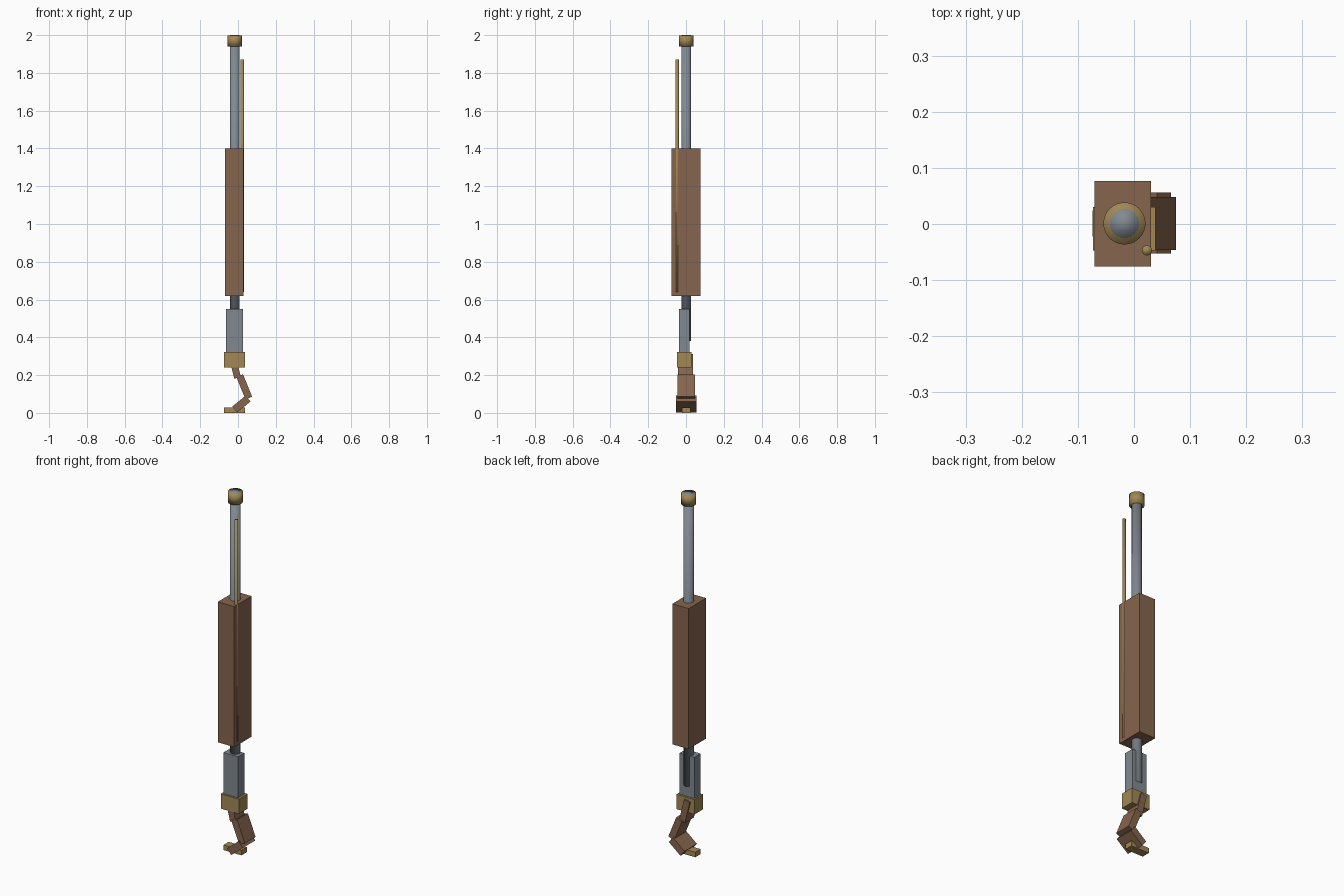
import bpy, math

if "Cube" in bpy.data.objects:
    bpy.data.objects.remove(bpy.data.objects["Cube"])


def material(name, rgb):
    m = bpy.data.materials.new(name)
    m.diffuse_color = (*rgb, 1)
    m.use_nodes = True
    m.node_tree.nodes["Principled BSDF"].inputs["Base Color"].default_value = m.diffuse_color
    return m


WOOD = material("wood", (0.24, 0.13, 0.075))
BRASS = material("brass", (0.36, 0.25, 0.09))
STEEL = material("steel", (0.22, 0.25, 0.28))


def finish(name, mat):
    ob = bpy.context.object
    ob.name = name
    ob.data.materials.append(mat)
    return ob


def box(name, center, size, mat, tilt=0):
    # tilt is in degrees about the y axis
    bpy.ops.mesh.primitive_cube_add(size=1, location=center,
                                    rotation=(0, math.radians(tilt), 0))
    ob = finish(name, mat)
    ob.scale = size
    return ob


def span_box(name, x, y, z, mat):
    lims = (x, y, z)
    return box(name, [(a + b) / 2 for a, b in lims], [b - a for a, b in lims], mat)


def rod(name, x, y, z0, z1, r, mat, sides=32):
    bpy.ops.mesh.primitive_cylinder_add(vertices=sides, radius=r, depth=z1 - z0,
                                        location=(x, y, (z0 + z1) / 2))
    ob = finish(name, mat)
    bpy.ops.object.shade_smooth()
    return ob


# Barrel, muzzle ring and ramrod
rod("barrel", -0.017, 0.001, 0.38, 2.0, 0.026, STEEL)
rod("muzzle_ring", -0.017, 0.001, 1.94, 1.999, 0.0375, BRASS)
rod("ramrod", 0.023, -0.047, 0.64, 1.87, 0.009, BRASS, 16)

# Fore stock, lock block and brass collar
span_box("fore_stock", (-0.07, 0.03), (-0.076, 0.077), (0.62, 1.4), WOOD)
span_box("lock_block", (-0.064, 0.026), (-0.037, 0.019), (0.32, 0.55), STEEL)
span_box("collar", (-0.073, 0.038), (-0.047, 0.03), (0.24, 0.322), BRASS)

# Bent grip of three widening segments
box("grip_upper", (-0.017, -0.002, 0.246), (0.036, 0.08, 0.125), WOOD, -14)
box("grip_middle", (0.033, 0.001, 0.138), (0.038, 0.094, 0.128), WOOD, -22)
box("grip_lower", (0.018, 0.002, 0.047), (0.040, 0.109, 0.092), WOOD, 51)

# Brass butt plate
span_box("butt_plate", (-0.074, 0.037), (-0.022, 0.024), (0, 0.028), BRASS)
